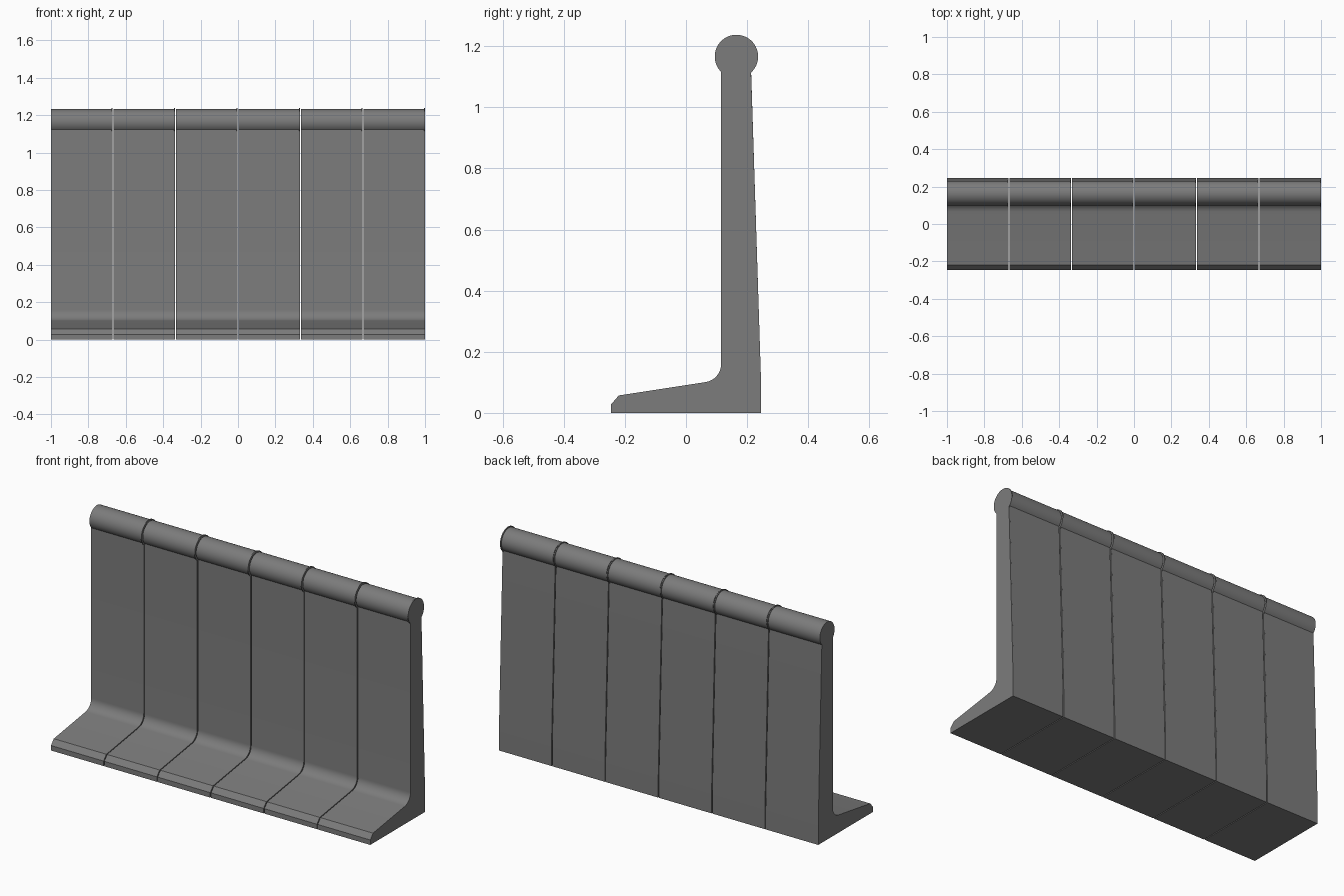
import bpy, bmesh, math

cube = bpy.data.objects.get("Cube")
if cube:
    bpy.data.objects.remove(cube, do_unlink=True)

SECTIONS = 6
GAP = 0.005
LENGTH = (2 - GAP * (SECTIONS - 1)) / SECTIONS
RAIL_Y, RAIL_Z = 0.165, 1.166
RAIL_R, RIM_R, RIM_W = 0.066, 0.071, 0.006

concrete = bpy.data.materials.new("concrete_grey")
concrete.use_nodes = True
grey = (0.2, 0.2, 0.2, 1)
concrete.diffuse_color = grey
concrete.node_tree.nodes["Principled BSDF"].inputs["Base Color"].default_value = grey


def arc(cy, cz, r, start, end, steps):
    """Points on an arc in the y-z plane, angles in degrees."""
    angles = [math.radians(start + (end - start) * i / steps) for i in range(steps + 1)]
    return [(cy + r * math.cos(a), cz + r * math.sin(a)) for a in angles]


def profile(radius):
    """Cross-section: toe, sloped foot, fillet, wall and round top rail."""
    fillet = arc(0.055, 0.16, 0.06, -81, 0, 10)
    left = 180 + math.degrees(math.acos((RAIL_Y - 0.115) / radius))
    right = -math.degrees(math.acos((0.213 - RAIL_Y) / radius))
    rail = arc(RAIL_Y, RAIL_Z, radius, left, right, 40)
    return ([(-0.245, 0), (-0.245, 0.028), (-0.22, 0.057)] + fillet + rail
            + [(0.245, 0.12), (0.245, 0)])


def extrude_section(name, x, length, radius):
    bm = bmesh.new()
    face = bm.faces.new([bm.verts.new((x, y, z)) for y, z in profile(radius)])
    new = bmesh.ops.extrude_face_region(bm, geom=[face])["geom"]
    verts = [v for v in new if isinstance(v, bmesh.types.BMVert)]
    bmesh.ops.translate(bm, verts=verts, vec=(length, 0, 0))
    bmesh.ops.recalc_face_normals(bm, faces=bm.faces)
    mesh = bpy.data.meshes.new(name)
    bm.to_mesh(mesh)
    bm.free()
    mesh.materials.append(concrete)
    obj = bpy.data.objects.new(name, mesh)
    bpy.context.collection.objects.link(obj)
    bpy.ops.object.select_all(action='DESELECT')
    obj.select_set(True)
    bpy.context.view_layer.objects.active = obj
    bpy.ops.object.shade_smooth_by_angle(angle=math.radians(20))


# Row of wall sections, each closed by a thin end with a raised rail rim
for i in range(SECTIONS):
    x = -1 + i * (LENGTH + GAP)
    extrude_section(f"wall_section_{i + 1}", x, LENGTH - RIM_W, RAIL_R)
    extrude_section(f"rail_rim_end_{i + 1}", x + LENGTH - RIM_W, RIM_W, RIM_R)
